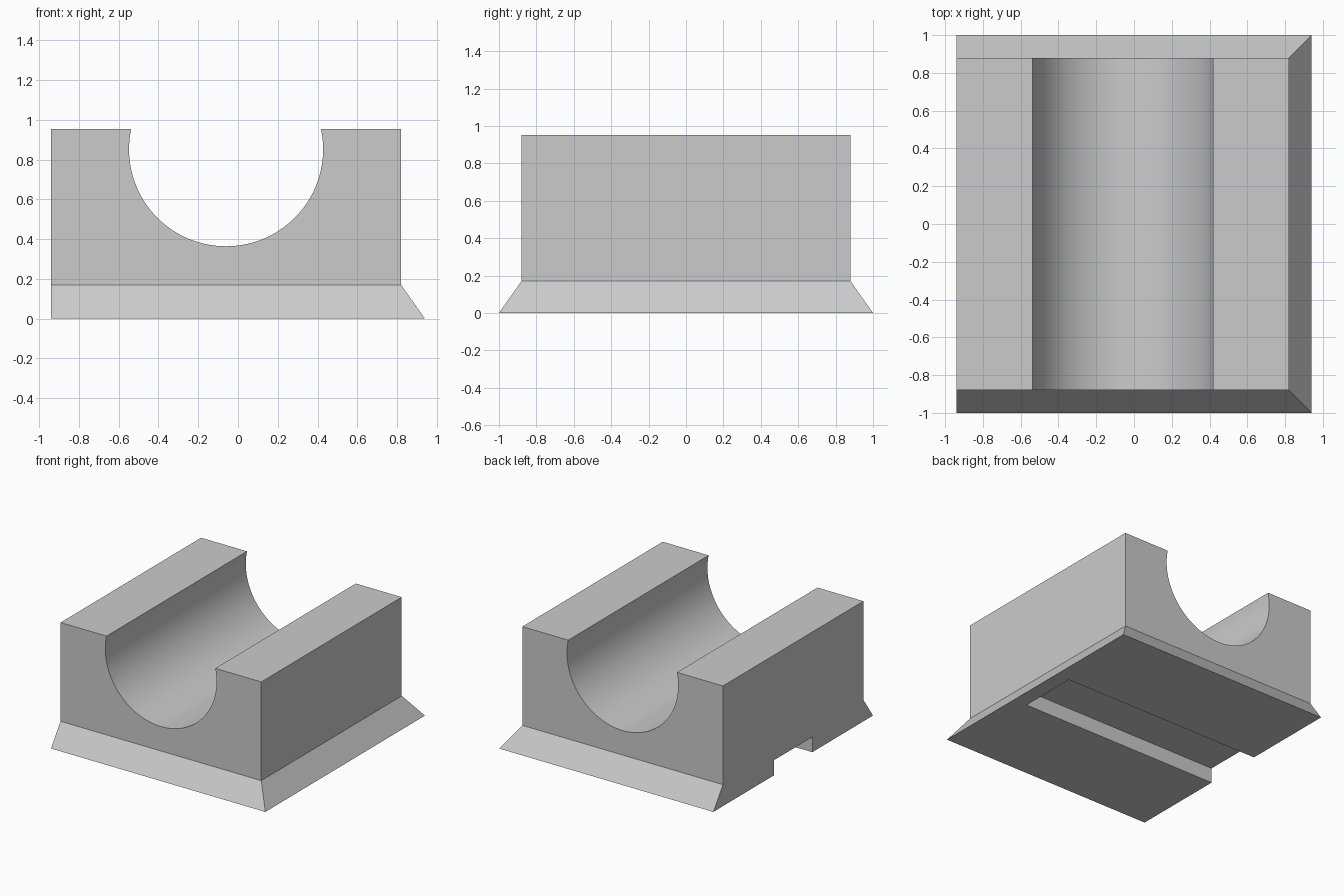
import bpy
import bmesh
import math

default = bpy.data.objects.get("Cube")
if default:
    bpy.data.objects.remove(default, do_unlink=True)

# Main dimensions
X_LEFT, X_BODY, X_FLANGE = -0.94, 0.82, 0.94
Y_BODY, Y_FLANGE = 0.88, 1.0
Z_FLANGE, Z_TOP = 0.17, 0.953
BORE_X, BORE_Z, BORE_R = -0.06, 0.852, 0.488
SLOT_HALF, SLOT_DEPTH = 0.24, 0.12

grey = bpy.data.materials.new("light grey")
grey.use_nodes = True
colour = (0.6, 0.6, 0.6, 1)
grey.diffuse_color = colour
grey.node_tree.nodes["Principled BSDF"].inputs["Base Color"].default_value = colour


def add_lofted(name, sections):
    """Closed solid through rectangles given as (x0, x1, half_y, z), bottom to top."""
    bm = bmesh.new()
    rings = []
    for x0, x1, hy, z in sections:
        corners = ((x0, -hy), (x1, -hy), (x1, hy), (x0, hy))
        rings.append([bm.verts.new((x, y, z)) for x, y in corners])
    bm.faces.new(rings[0][::-1])
    bm.faces.new(rings[-1])
    for low, high in zip(rings, rings[1:]):
        for i in range(4):
            j = (i + 1) % 4
            bm.faces.new((low[i], low[j], high[j], high[i]))
    bmesh.ops.recalc_face_normals(bm, faces=bm.faces)
    mesh = bpy.data.meshes.new(name)
    bm.to_mesh(mesh)
    bm.free()
    mesh.materials.append(grey)
    obj = bpy.data.objects.new(name, mesh)
    bpy.context.collection.objects.link(obj)
    return obj


# Block with a sloping flange on three sides and a flush fourth side
block = add_lofted("cradle_block", [
    (X_LEFT, X_FLANGE, Y_FLANGE, 0),
    (X_LEFT, X_BODY, Y_BODY, Z_FLANGE),
    (X_LEFT, X_BODY, Y_BODY, Z_TOP),
])

# Underside slot, open on the flush side
slot = add_lofted("slot_cutter", [
    (X_LEFT - 0.2, X_BODY, SLOT_HALF, -0.2),
    (X_LEFT - 0.2, X_BODY, SLOT_HALF, SLOT_DEPTH),
])

# Round trough through the top
bpy.ops.mesh.primitive_cylinder_add(
    vertices=128, radius=BORE_R, depth=3,
    location=(BORE_X, 0, BORE_Z), rotation=(math.pi / 2, 0, 0))
bore = bpy.context.object
bore.name = "trough_cutter"
bore.data.materials.append(grey)

# Cut, then discard the cutters
for cutter in (bore, slot):
    cutter.hide_render = True
    mod = block.modifiers.new(cutter.name, "BOOLEAN")
    mod.operation = "DIFFERENCE"
    mod.solver = "EXACT"
    mod.object = cutter

bpy.ops.object.select_all(action="DESELECT")
block.select_set(True)
bpy.context.view_layer.objects.active = block
for mod in list(block.modifiers):
    bpy.ops.object.modifier_apply(modifier=mod.name)
for cutter in (bore, slot):
    bpy.data.objects.remove(cutter, do_unlink=True)

bpy.ops.object.shade_smooth_by_angle(angle=math.radians(20))
